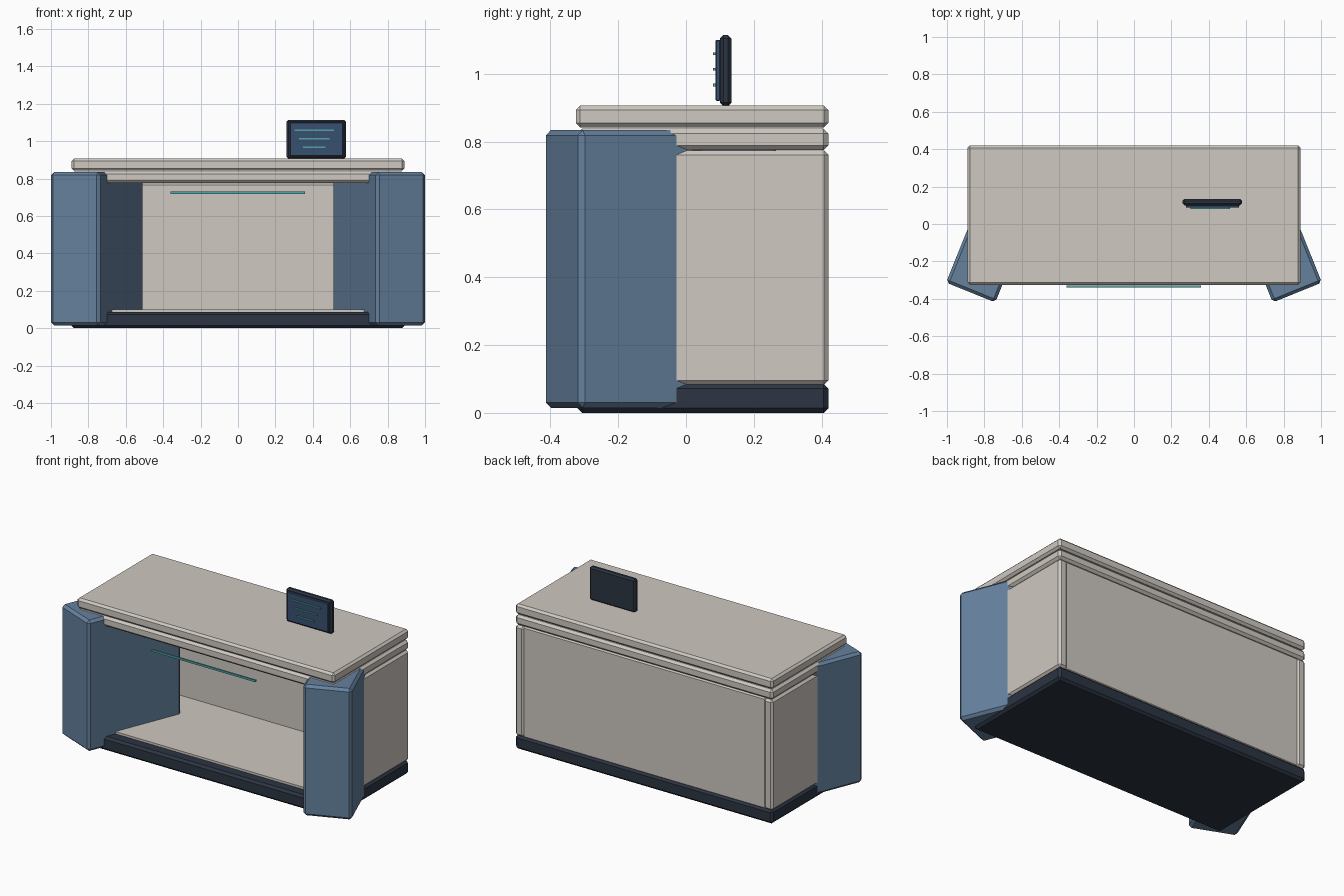
import bpy, bmesh
from math import radians, sin, cos
from mathutils import Matrix, Vector

if "Cube" in bpy.data.objects:
    bpy.data.objects.remove(bpy.data.objects["Cube"])


def material(name, rgb):
    m = bpy.data.materials.new(name)
    m.diffuse_color = (*rgb, 1)
    m.use_nodes = True
    m.node_tree.nodes["Principled BSDF"].inputs["Base Color"].default_value = m.diffuse_color
    return m


CREAM = material("cream", (0.62, 0.58, 0.53))
DARK = material("dark", (0.025, 0.035, 0.055))
BLUE = material("blue", (0.13, 0.22, 0.34))
SCREEN = material("screen_blue", (0.04, 0.08, 0.16))
TEAL = material("teal", (0.08, 0.38, 0.40))


def box(name, x, y, z, mat, bevel=0.0, turn=None):
    """Chamfered box from (min, max) ranges; turn = optional matrix."""
    lo, hi = Vector((x[0], y[0], z[0])), Vector((x[1], y[1], z[1]))
    bm = bmesh.new()
    bmesh.ops.create_cube(bm, size=1)
    bmesh.ops.scale(bm, vec=hi - lo, verts=bm.verts)
    bmesh.ops.translate(bm, vec=(lo + hi) / 2, verts=bm.verts)
    if bevel:
        bmesh.ops.bevel(bm, geom=bm.edges[:], offset=bevel, segments=1,
                        affect='EDGES', profile=0.5)
    if turn:
        bm.transform(turn)
    me = bpy.data.meshes.new(name)
    bm.to_mesh(me)
    bm.free()
    me.materials.append(mat)
    ob = bpy.data.objects.new(name, me)
    bpy.context.collection.objects.link(ob)
    return ob


# Plinth, rail and worktop
W = 0.89
box("plinth", (-W, W), (-0.32, 0.42), (0, 0.086), DARK, 0.014)
box("rail", (-W, W), (-0.32, 0.42), (0.775, 0.838), CREAM, 0.014)
box("worktop", (-W, W), (-0.325, 0.42), (0.842, 0.906), CREAM, 0.013)

# Open-fronted cabinet
box("floor", (-0.85, 0.85), (-0.25, 0.40), (0.08, 0.10), CREAM)
box("back_panel", (-0.84, 0.84), (0.36, 0.412), (0.08, 0.774), CREAM, 0.008)
for side, s in (("left", -1), ("right", 1)):
    xs = sorted((s * 0.83, s * W))
    box(side + "_side_panel", xs, (-0.25, 0.42), (0.083, 0.774), CREAM, 0.013)

# Splayed corner pylons: local origin is the outer front corner
for side, s in (("left", 1), ("right", -1)):
    a = radians(-22)
    turn = Matrix.Translation((-1.005 * s, -0.313, 0)) @ Matrix.Rotation(a * s, 4, 'Z')
    xs = sorted((0, 0.284 * s))
    box(side + "_pylon", xs, (0, 0.63), (0.015, 0.834), BLUE, 0.016, turn)

# Light strip under the rail
box("light_strip", (-0.36, 0.357), (-0.339, -0.329), (0.718, 0.730), TEAL)

# Monitor with screen and indicator bars
box("monitor", (0.26, 0.577), (0.10, 0.134), (0.905, 1.114), DARK, 0.010)
box("screen", (0.277, 0.562), (0.087, 0.102), (0.92, 1.10), SCREEN, 0.003)
for i, (half, z) in enumerate(((0.105, 1.059), (0.082, 1.013), (0.060, 0.967))):
    cx = 0.407
    box(f"screen_bar_{i + 1}", (cx - half, cx + half), (0.080, 0.090),
        (z - 0.004, z + 0.004), TEAL)
